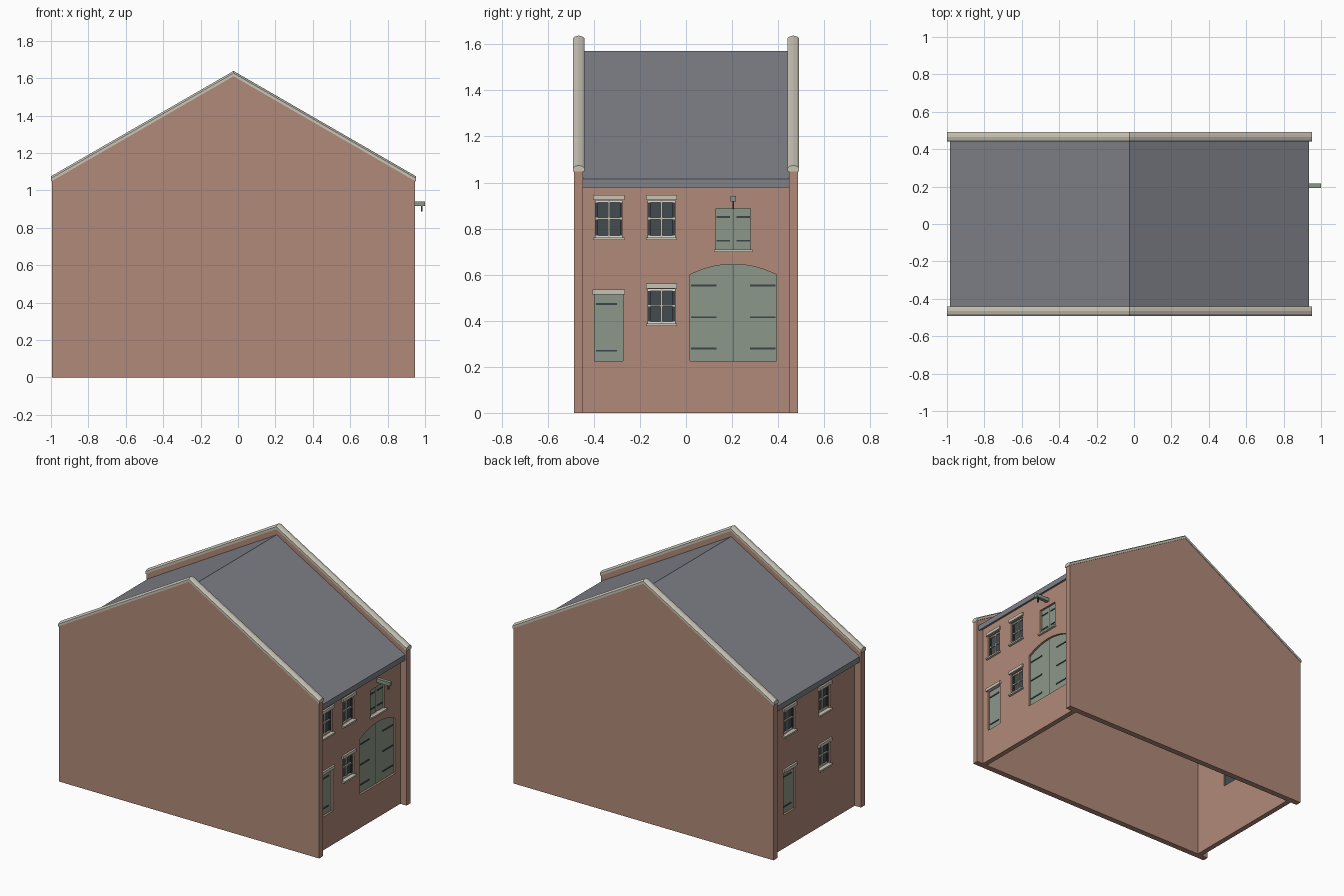
import bpy, bmesh, math

cube = bpy.data.objects.get("Cube")
if cube:
    bpy.data.objects.remove(cube, do_unlink=True)


def material(name, r, g, b):
    lin = [(c / 255 / 12.92) if c < 11 else ((c / 255 + 0.055) / 1.055) ** 2.4 for c in (r, g, b)]
    m = bpy.data.materials.new(name)
    m.use_nodes = True
    m.diffuse_color = (*lin, 1)
    m.node_tree.nodes["Principled BSDF"].inputs["Base Color"].default_value = (*lin, 1)
    return m


BRICK = material("brick", 176, 138, 121)
STONE = material("pale_stone", 200, 195, 181)
SLATE = material("slate", 127, 129, 136)
GREEN = material("green_paint", 139, 151, 136)
GLASS = material("dark_glass", 68, 76, 80)
IRON = material("dark_iron", 62, 68, 72)
WHITE = material("white_paint", 226, 224, 216)

CX = -0.024      # ridge position along x
SLOPE = 0.577    # roof pitch, rise over run
FACE = 0.924     # facade distance from the ridge line
WALL = 0.035     # facade thickness


def solid(name, pts, lo, hi, mat, place):
    """Extrude a 2D outline between two depths; place maps (a, b, depth) to 3D."""
    bm = bmesh.new()
    rings = [[bm.verts.new(place(a, b, d)) for a, b in pts] for d in (lo, hi)]
    n = len(pts)
    bm.faces.new(rings[0])
    bm.faces.new(rings[1][::-1])
    for i in range(n):
        j = (i + 1) % n
        bm.faces.new((rings[0][i], rings[0][j], rings[1][j], rings[1][i]))
    bmesh.ops.recalc_face_normals(bm, faces=bm.faces)
    mesh = bpy.data.meshes.new(name)
    bm.to_mesh(mesh)
    bm.free()
    mesh.materials.append(mat)
    ob = bpy.data.objects.new(name, mesh)
    bpy.context.collection.objects.link(ob)
    return ob


def rect(t0, t1, z0, z1):
    return [(t0, z0), (t1, z0), (t1, z1), (t0, z1)]


def arch(t0, t1, z0, spring, rise, steps=14):
    """Rectangle topped by a shallow segmental arch."""
    half, mid = (t1 - t0) / 2, (t0 + t1) / 2
    radius = (half * half + rise * rise) / (2 * rise)
    sweep = math.asin(half / radius)
    pts = [(t0, z0), (t1, z0)]
    for i in range(steps + 1):
        a = sweep * (1 - 2 * i / steps)
        pts.append((mid + radius * math.sin(a), spring + rise - radius * (1 - math.cos(a))))
    return pts


def across(x, z, y):
    return (CX + x, y, z)


# Gable end walls, with rounded coping following the pitch
RUN, APEX = 0.971, 1.61
EAVE = APEX - SLOPE * RUN
for label, s in (("front", -1), ("back", 1)):
    solid(label + "_gable_wall", [(-RUN, 0), (RUN, 0), (RUN, EAVE), (0, APEX), (-RUN, EAVE)],
          s * 0.447, s * 0.487, BRICK, across)
    section = [(-0.025, 0), (-0.025, 0.017), (-0.016, 0.024), (0, 0.028),
               (0.016, 0.024), (0.025, 0.017), (0.025, 0)]
    for side, e in (("left", 1), ("right", -1)):
        def sloped(a, b, d, e=e, s=s):
            return (CX + e * d, s * 0.466 + a, APEX - SLOPE * d + b)
        solid(f"{label}_{side}_coping", section, 0, 0.976, STONE, sloped)

# Roof slab between the gables
R, TOP, THICK = 0.96, 1.57, 0.037
LOW = TOP - SLOPE * R
solid("roof", [(-R, LOW), (0, TOP), (R, LOW), (R, LOW - THICK), (0, TOP - THICK), (-R, LOW - THICK)],
      -0.447, 0.447, SLATE, across)


class Facade:
    """Builds parts on one end wall; t runs left to right, depth outward."""

    def __init__(self, label, s):
        self.label, self.s, self.holes = label, s, []

    def place(self, t, z, d):
        return (CX + self.s * (FACE + d), self.s * t, z)

    def add(self, name, pts, lo, hi, mat):
        return solid(f"{self.label}_{name}", pts, lo, hi, mat, self.place)

    def stone(self, name, t, half, z0, z1, out=0.012):
        self.add(name, rect(t - half, t + half, z0, z1), -0.01, out, STONE)

    def window(self, name, t, z0, z1, half=0.058):
        self.holes.append(rect(t - half, t + half, z0, z1))
        self.add(name + "_glass", rect(t - half, t + half, z0, z1), -0.028, -0.020, GLASS)
        mid, b = (z0 + z1) / 2 + 0.002, 0.004
        bars = {"mullion": rect(t - b, t + b, z0, z1),
                "transom": rect(t - half, t + half, mid - b, mid + b),
                "top_rail": rect(t - half, t + half, z1 - 0.008, z1),
                "bottom_rail": rect(t - half, t + half, z0, z0 + 0.008)}
        for part, pts in bars.items():
            self.add(f"{name}_{part}", pts, -0.021, -0.012, WHITE if "rail" in part else STONE)
        for side in (-1, 1):
            e = t + side * (half - 0.005)
            self.add(f"{name}_jamb", rect(e - 0.005, e + 0.005, z0, z1), -0.021, -0.012, IRON)
        self.stone(name + "_lintel", t, 0.068, z1 + 0.003, z1 + 0.024)
        self.stone(name + "_sill", t, 0.067, z0 - 0.011, z0, 0.016)

    def door(self, name, pts, straps):
        self.holes.append(pts)
        self.add(name, pts, -0.026, -0.014, GREEN)
        for t0, t1, z in straps:
            self.add(name + "_strap", rect(t0, t1, z - 0.004, z + 0.004), -0.015, -0.010, IRON)

    def small_door(self, t):
        self.door("door", rect(t - 0.062, t + 0.062, 0.225, 0.515),
                  [(t - 0.055, t + 0.035, z) for z in (0.27, 0.472)])
        self.stone("door_lintel", t, 0.07, 0.515, 0.536)

    def wall(self):
        wall = self.add("facade", rect(-0.45, 0.45, 0, 1.008), -WALL, 0, BRICK)
        for pts in self.holes:
            cutter = self.add("cutter", pts, -0.1, 0.1, BRICK)
            cutter.hide_render = True
            mod = wall.modifiers.new("opening", "BOOLEAN")
            mod.operation, mod.solver, mod.object = "DIFFERENCE", "EXACT", cutter
            bpy.context.view_layer.objects.active = wall
            bpy.ops.object.modifier_apply(modifier=mod.name)
            bpy.data.objects.remove(cutter, do_unlink=True)


# Loading side: windows, small door, arched double door, loft hatch
loading = Facade("loading", 1)
loading.window("upper_outer_window", -0.335, 0.762, 0.922)
loading.window("upper_inner_window", -0.106, 0.762, 0.922)
loading.window("lower_window", -0.106, 0.389, 0.537)
loading.small_door(-0.335)
loading.door("arched_door", arch(0.018, 0.392, 0.225, 0.6, 0.045),
             [(a, a + 0.112, z) for a in (0.021, 0.277) for z in (0.28, 0.415, 0.553)])
loading.add("arched_door_seam", rect(0.2035, 0.2065, 0.225, 0.643), -0.015, -0.0135, IRON)
loading.door("loft_door", rect(0.13, 0.28, 0.71, 0.887),
             [(a, a + 0.058, z) for a in (0.132, 0.22) for z in (0.747, 0.85)])
loading.add("loft_door_seam", rect(0.2035, 0.2065, 0.71, 0.887), -0.015, -0.0135, IRON)
loading.stone("loft_sill", 0.205, 0.083, 0.699, 0.71, 0.016)
loading.wall()

# Hoist beam and hook over the loft hatch
loading.add("hoist_beam", rect(0.193, 0.217, 0.917, 0.941), -0.01, 0.1, GREEN)
loading.add("hoist_hook", rect(0.201, 0.209, 0.886, 0.918), 0.078, 0.086, IRON)

# Yard side: windows and small door only
yard = Facade("yard", -1)
yard.window("upper_outer_window", -0.25, 0.762, 0.922)
yard.window("upper_inner_window", 0.125, 0.762, 0.922)
yard.window("lower_window", 0.125, 0.389, 0.537)
yard.small_door(-0.25)
yard.wall()
